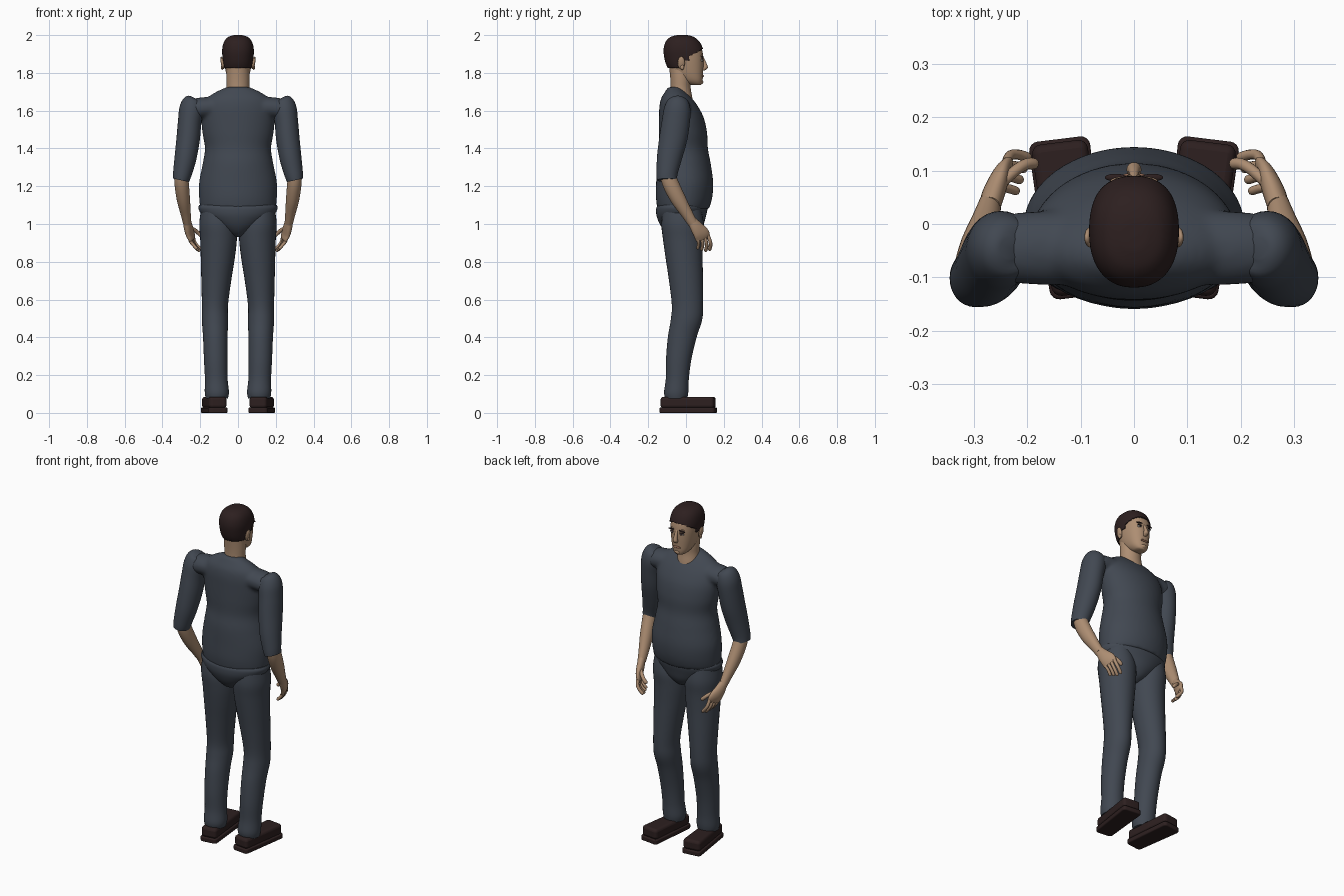
import bpy
import bmesh
import math
from mathutils import Vector, Matrix

if "Cube" in bpy.data.objects:
    bpy.data.objects.remove(bpy.data.objects["Cube"])


def material(name, rgb):
    mat = bpy.data.materials.new(name)
    mat.use_nodes = True
    colour = (*rgb, 1)
    mat.diffuse_color = colour
    mat.node_tree.nodes["Principled BSDF"].inputs["Base Color"].default_value = colour
    return mat


CLOTH = material("slate_cloth", (.053, .064, .083))
SKIN = material("skin", (.42, .27, .17))
BROWN = material("dark_brown", (.026, .014, .014))
LIP = material("lip", (.28, .14, .09))
WHITE = material("eye_white", (.55, .52, .48))


def spline(rings, steps):
    """Catmull-Rom interpolation through rings of x, y, z, radius, radius."""
    rows = [Vector(r) for r in rings]
    out = []
    for i in range(len(rows) - 1):
        a, b = rows[max(i - 1, 0)], rows[i]
        c, d = rows[i + 1], rows[min(i + 2, len(rows) - 1)]
        for s in range(steps):
            t = s / steps
            out.append(b + (c - a) * (t / 2) + (a * 2 - b * 5 + c * 4 - d) * (t * t / 2)
                       + (b * 3 - a - c * 3 + d) * (t ** 3 / 2))
    return out + [rows[-1]]


def loft(bm, rings, flat=False, side=(0, 1, 0), power=2, seg=32, steps=5):
    """Skin rings along a path; flat rings stay level, others face the path."""
    rows = spline(rings, steps)
    points = [r.to_3d() if len(r) == 3 else Vector(r[:3]) for r in rows]
    loops = []
    for i, row in enumerate(rows):
        u, v = Vector((1, 0, 0)), Vector((0, 1, 0))
        if not flat:
            t = (points[min(i + 1, len(rows) - 1)] - points[max(i - 1, 0)]).normalized()
            v = Vector(side)
            v = (v - t * v.dot(t)).normalized()
            u = v.cross(t)
        loop = []
        for k in range(seg):
            ang = math.tau * k / seg
            c, s = math.cos(ang), math.sin(ang)
            c = math.copysign(abs(c) ** (2 / power), c)
            s = math.copysign(abs(s) ** (2 / power), s)
            loop.append(bm.verts.new(points[i] + u * c * row[3] + v * s * row[4]))
        loops.append(loop)
    for low, high in zip(loops, loops[1:]):
        for k in range(seg):
            n = (k + 1) % seg
            bm.faces.new((low[k], low[n], high[n], high[k]))
    bm.faces.new(loops[0][::-1])
    bm.faces.new(loops[-1])


def blob(bm, centre, radii, turn=0):
    matrix = (Matrix.Translation(centre) @ Matrix.Rotation(turn, 4, 'Y')
              @ Matrix.Diagonal((*radii, 1)))
    bmesh.ops.create_uvsphere(bm, u_segments=20, v_segments=12, radius=1, matrix=matrix)


def make(name, bm, mat, mirror=False):
    bmesh.ops.recalc_face_normals(bm, faces=bm.faces)
    mesh = bpy.data.meshes.new(name)
    bm.to_mesh(mesh)
    bm.free()
    mesh.materials.append(mat)
    mesh.shade_smooth()
    mesh.set_sharp_from_angle(angle=math.radians(60))
    obj = bpy.data.objects.new(name, mesh)
    bpy.context.collection.objects.link(obj)
    if mirror:
        obj.modifiers.new("mirror", 'MIRROR').use_mirror_merge = False
    return obj


def lofted(name, rings, mat, mirror=False, **options):
    bm = bmesh.new()
    loft(bm, rings, **options)
    return make(name, bm, mat, mirror)


def upright(rows):
    """Rings centred on x = 0, given as z, y, x radius, y radius."""
    return [(0, y, z, rx, ry) for z, y, rx, ry in rows]


# Shirt: torso and shoulder yoke fused into one smooth skin
bm = bmesh.new()
loft(bm, upright([
    (1.08, -.015, .2, .137), (1.14, -.01, .206, .149), (1.22, -.007, .206, .151),
    (1.32, -.012, .187, .143), (1.4, -.014, .175, .13), (1.48, -.016, .188, .128),
    (1.56, -.024, .195, .119), (1.62, -.038, .19, .103), (1.665, -.05, .165, .082),
    (1.7, -.056, .115, .055), (1.725, -.06, .06, .035)]), flat=True, seg=48)
loft(bm, [(-.25, -.045, 1.6, .055, .06), (-.16, -.045, 1.617, .056, .07),
          (.16, -.045, 1.617, .056, .07), (.25, -.045, 1.6, .055, .06)])
shirt = make("shirt", bm, CLOTH)
remesh = shirt.modifiers.new("fuse", 'REMESH')
remesh.mode = 'VOXEL'
remesh.voxel_size = .01
remesh.use_smooth_shade = True
relax = shirt.modifiers.new("relax", 'SMOOTH')
relax.factor = .5
relax.iterations = 6

# Sleeves
lofted("sleeve", [
    (.232, -.045, 1.668, .02, .02), (.237, -.045, 1.655, .05, .052),
    (.246, -.046, 1.61, .064, .07), (.256, -.054, 1.54, .062, .074),
    (.264, -.068, 1.45, .062, .074), (.278, -.088, 1.35, .058, .066),
    (.294, -.1, 1.27, .05, .056), (.302, -.101, 1.232, .044, .053)], CLOTH, True)

# Trousers
lofted("trouser_seat", upright([
    (.93, -.02, .02, .04), (.95, -.02, .06, .08), (.99, -.022, .125, .112),
    (1.04, -.025, .185, .13), (1.08, -.022, .209, .136), (1.1, -.02, .205, .13)]),
    CLOTH, flat=True, seg=48)
lofted("trouser_leg", [
    (.115, -.02, 1.08, .08, .1), (.107, -.018, 1, .098, .112), (.103, -.016, .92, .097, .106),
    (.107, -.01, .82, .09, .098), (.115, 0, .7, .079, .09), (.122, .008, .57, .069, .083),
    (.122, .002, .49, .069, .083), (.12, -.02, .4, .065, .076), (.118, -.039, .28, .062, .067),
    (.115, -.046, .18, .06, .061), (.112, -.052, .11, .064, .064),
    (.112, -.052, .075, .058, .058)], CLOTH, True, flat=True)


# Shoes: rounded tapered slabs turned slightly outwards
def shoe_part(name, low, high, width, length, bevel):
    bm = bmesh.new()
    bmesh.ops.create_cube(bm, size=1)
    for v in bm.verts:
        taper = 1 if v.co.y > 0 else .88
        v.co = (v.co.x * width * taper, v.co.y * length, low + (v.co.z + .5) * (high - low))
    matrix = Matrix.Translation((.123, .011, 0)) @ Matrix.Rotation(math.radians(-7), 4, 'Z')
    bmesh.ops.transform(bm, matrix=matrix, verts=bm.verts)
    uprights = [e for e in bm.edges if abs(e.verts[0].co.z - e.verts[1].co.z) > .01]
    bmesh.ops.bevel(bm, geom=uprights, offset=.018, segments=4, profile=.5, affect='EDGES')
    obj = make(name, bm, BROWN, True)
    mod = obj.modifiers.new("soft_edges", 'BEVEL')
    mod.width = bevel
    mod.segments = 3
    mod.angle_limit = math.radians(50)


shoe_part("shoe_upper", .025, .085, .106, .286, .015)
shoe_part("shoe_sole", 0, .028, .116, .298, .006)

# Forearms
lofted("forearm", [
    (.302, -.1, 1.27, .036, .04), (.298, -.08, 1.21, .038, .043), (.289, -.04, 1.13, .035, .04),
    (.277, .005, 1.055, .027, .031), (.27, .035, 1.005, .021, .026)], SKIN, True)

# Hands: palm, four curled fingers and a thumb
bm = bmesh.new()
loft(bm, [(.271, .03, 1.02, .02, .025), (.263, .056, .982, .021, .035),
          (.253, .08, .95, .018, .043), (.243, .09, .925, .013, .041),
          (.24, .092, .918, .006, .03)], side=(-.35, .9, .2))


def digit(path, radius):
    start, end = Vector(path[-2]), Vector(path[-1])
    tip = end + (end - start).normalized() * radius * .7
    rings = [(*p, radius, radius) for p in path] + [(*tip, radius * .45, radius * .45)]
    loft(bm, rings, seg=12, steps=3)


for i in range(4):
    y, drop = .122 - i * .021, .006 * abs(i - 1)
    x = .232 + i * .007
    digit([(x + .006, y - .006, .94), (x, y + .006, .905 + drop / 2),
           (x - .014, y + .008, .88 + drop), (x - .032, y + .003, .86 + drop)], .0095 - i * .0004)
digit([(.25, .075, .98), (.222, .1, .962), (.202, .112, .945), (.187, .113, .93)], .0105)
make("hand", bm, SKIN, True)

# Neck, head and face
lofted("neck", upright([(1.62, -.02, .075, .058), (1.67, -.025, .066, .058),
                        (1.72, -.028, .06, .053), (1.77, -.028, .061, .055),
                        (1.84, -.03, .06, .06)]), SKIN, flat=True)
SKULL = upright([
    (1.735, .056, .018, .022), (1.742, .046, .034, .038), (1.762, .03, .05, .058),
    (1.795, .012, .062, .078), (1.84, -.002, .071, .094), (1.885, -.009, .076, .1),
    (1.925, -.014, .077, .098), (1.96, -.018, .069, .085), (1.982, -.02, .052, .063),
    (1.992, -.02, .028, .034), (1.994, -.02, .008, .01)])
bm = bmesh.new()
loft(bm, SKULL, flat=True, power=2.3, seg=64, steps=6)
blob(bm, (0, .076, 1.752), (.02, .016, .013))
blob(bm, (0, .08, 1.89), (.045, .01, .008))
make("head", bm, SKIN)
lofted("nose", [(0, .08, 1.895, .006, .006), (0, .092, 1.87, .008, .008),
                (0, .1, 1.845, .011, .011), (0, .101, 1.826, .014, .014),
                (0, .092, 1.812, .008, .006)], SKIN, flat=True, seg=16)

bm = bmesh.new()
blob(bm, (.082, -.025, 1.853), (.009, .019, .034), .2)
blob(bm, (.084, -.02, 1.83), (.006, .01, .014))
make("ear", bm, SKIN, True)

for name, centre, radii, mat, turn in [
        ("eye", (.031, .083, 1.866), (.014, .008, .006), WHITE, 0),
        ("iris", (.031, .087, 1.866), (.006, .0055, .0055), BROWN, 0),
        ("upper_lid", (.031, .085, 1.873), (.016, .008, .0025), BROWN, .1),
        ("eyebrow", (.034, .087, 1.886), (.021, .007, .004), BROWN, .12),
        ("lips", (.008, .088, 1.784), (.016, .007, .006), LIP, .08)]:
    bm = bmesh.new()
    blob(bm, centre, radii, turn)
    make(name, bm, mat, True)


# Hair: shell over the skull, trimmed along the hairline
def hairline(y):
    if y < -.035:
        return 1.828
    if y < .015:
        return 1.868
    return 1.885 + (y - .015) * .6


bm = bmesh.new()
loft(bm, SKULL, flat=True, power=2.3, seg=96, steps=12)
bmesh.ops.recalc_face_normals(bm, faces=bm.faces)
bm.normal_update()
bare = [f for f in bm.faces
        if f.calc_center_median().z < hairline(f.calc_center_median().y)]
bmesh.ops.delete(bm, geom=bare, context='FACES')
for v in bm.verts:
    v.co += v.normal * .0065
hair = make("hair", bm, BROWN)
shell = hair.modifiers.new("thickness", 'SOLIDIFY')
shell.thickness = .008
shell.offset = -1
